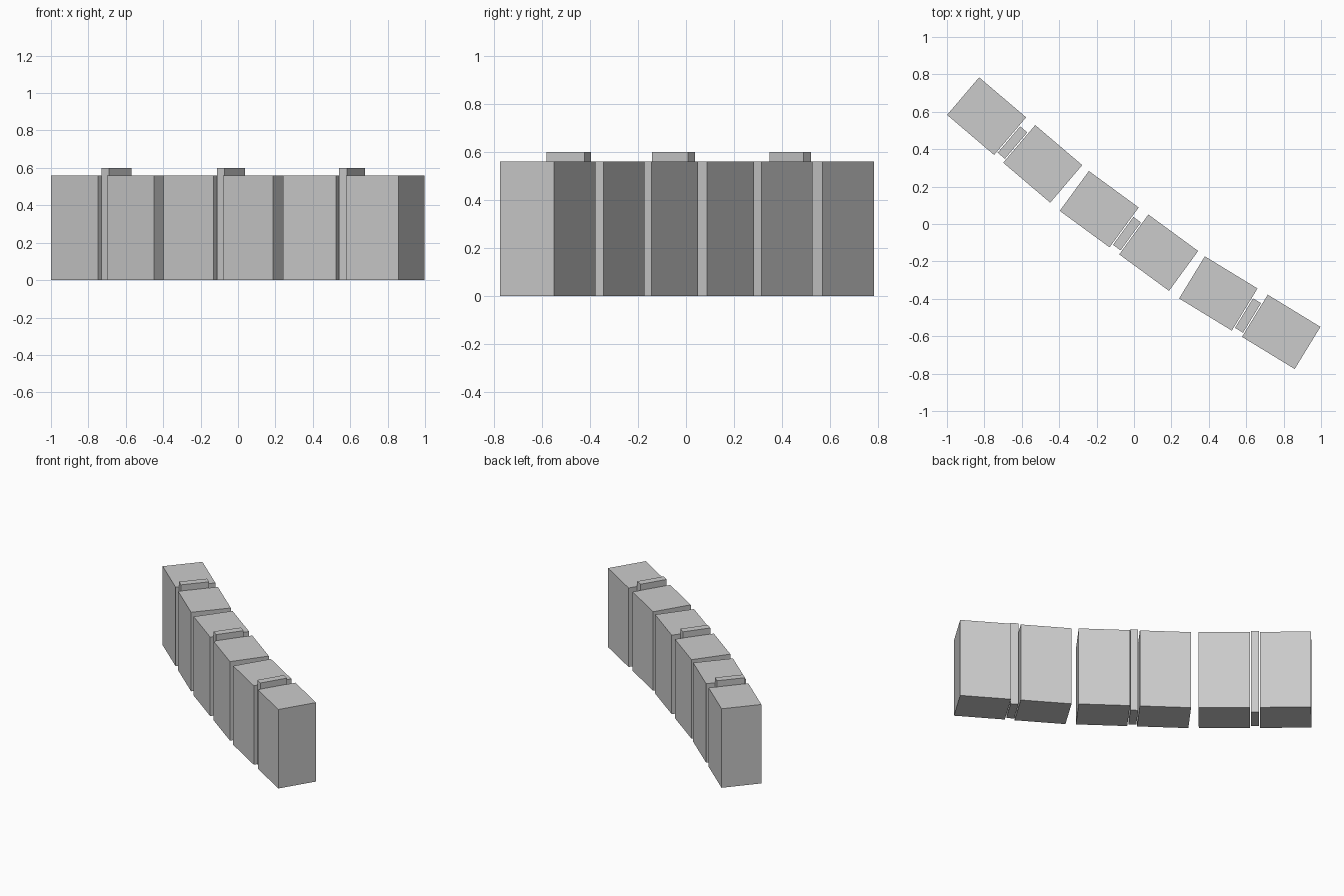
import bpy
from math import radians, cos, sin

if "Cube" in bpy.data.objects:
    bpy.data.objects.remove(bpy.data.objects["Cube"])

LENGTH, DEPTH, HEIGHT = 0.33, 0.264, 0.56   # block size
SPACING = 0.394                             # block centres within a pair


def box(name, origin, angle, offset, size):
    """Box standing on z = 0, placed by an offset in a rotated frame."""
    c, s = cos(angle), sin(angle)
    x = origin[0] + c * offset[0] - s * offset[1]
    y = origin[1] + s * offset[0] + c * offset[1]
    bpy.ops.mesh.primitive_cube_add(size=1, location=(x, y, size[2] / 2),
                                    rotation=(0, 0, angle))
    ob = bpy.context.object
    ob.name = name
    ob.scale = size
    bpy.ops.object.transform_apply(location=False, rotation=False, scale=True)
    return ob


# Three pairs of blocks along a gentle curve: centre x, centre y, heading
pairs = [(-0.638, 0.449, -40.4), (-0.027, -0.037, -36.2), (0.619, -0.474, -31.4)]

for i, (x, y, heading) in enumerate(pairs, 1):
    a = radians(heading)
    for side, label in ((-1, "left"), (1, "right")):
        box(f"block_{i}_{label}", (x, y), a, (side * SPACING / 2, 0),
            (LENGTH, DEPTH, HEIGHT))
    # Taller thin divider standing in the gap of the pair
    box(f"divider_{i}", (x, y), a, (0, -0.018), (0.05, 0.185, 0.60))
